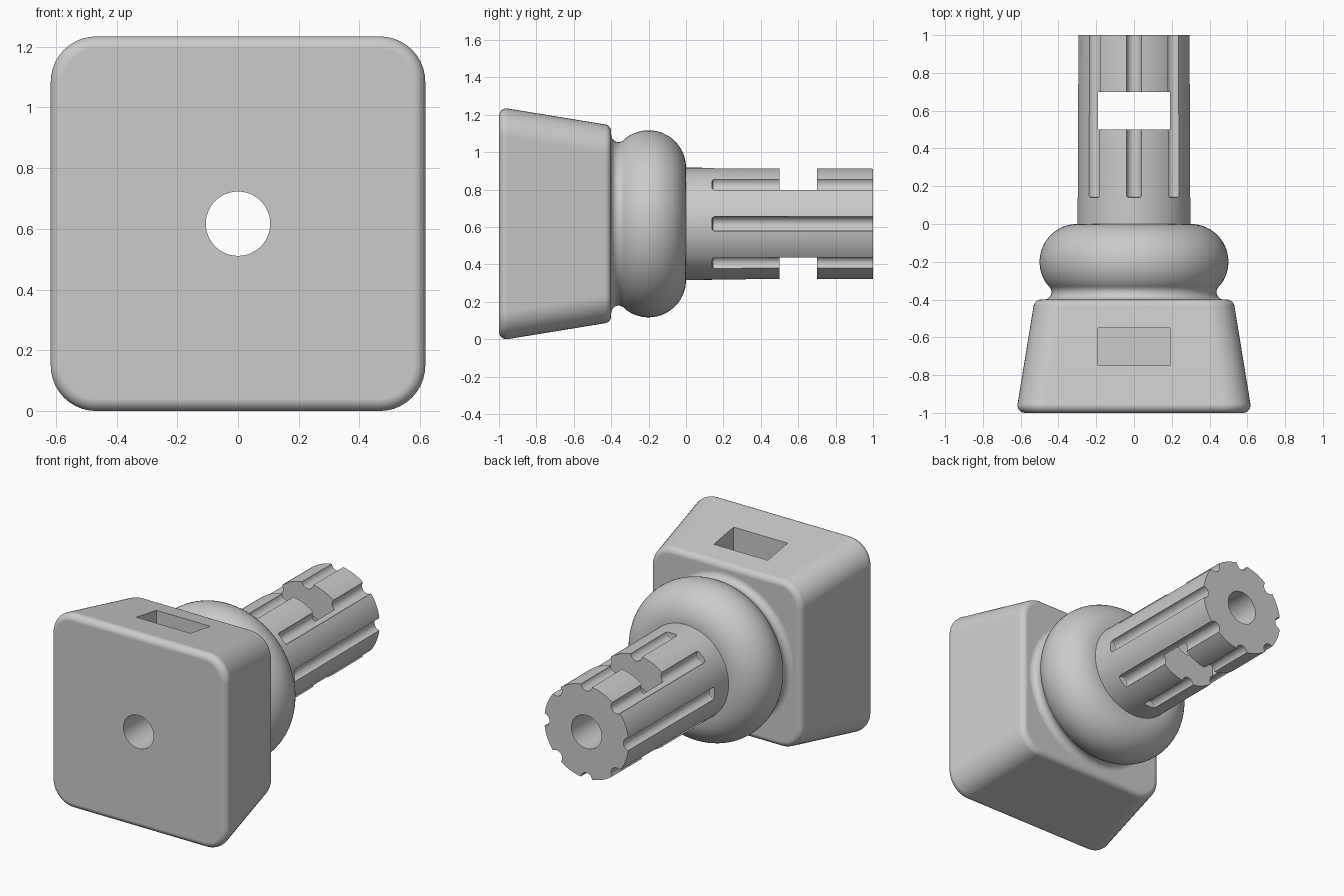
import bpy, bmesh
from math import sin, cos, pi, atan, radians

if "Cube" in bpy.data.objects:
    bpy.data.objects.remove(bpy.data.objects["Cube"])

AXIS_Z = 0.617          # height of the long axis, which runs along y
SLOPE = 0.163           # taper of the block walls

grey = bpy.data.materials.new("plain grey")
grey.use_nodes = True
grey.diffuse_color = (0.6, 0.6, 0.6, 1)
grey.node_tree.nodes["Principled BSDF"].inputs["Base Color"].default_value = (0.6, 0.6, 0.6, 1)


def loft(name, rings):
    """Skin closed rings of (x, y, z) points, capping both ends."""
    bm = bmesh.new()
    loops = [[bm.verts.new(p) for p in ring] for ring in rings]
    n = len(loops[0])
    for a, b in zip(loops, loops[1:]):
        for i in range(n):
            j = (i + 1) % n
            bm.faces.new((a[i], a[j], b[j], b[i]))
    bm.faces.new(loops[0])
    bm.faces.new(loops[-1])
    bmesh.ops.recalc_face_normals(bm, faces=bm.faces)
    mesh = bpy.data.meshes.new(name)
    bm.to_mesh(mesh)
    bm.free()
    mesh.materials.append(grey)
    obj = bpy.data.objects.new(name, mesh)
    bpy.context.collection.objects.link(obj)
    return obj


def circle(y, r, n, cx=0, cz=AXIS_Z):
    return [(cx + r * cos(2 * pi * i / n), y, cz + r * sin(2 * pi * i / n)) for i in range(n)]


def rounded_square(y, centre, r, steps=10):
    points = []
    for k in range(4):
        sx, sz = (1, -1, -1, 1)[k], (1, 1, -1, -1)[k]
        for i in range(steps + 1):
            t = (k + i / steps) * pi / 2
            points.append((sx * centre + r * cos(t), y, AXIS_Z + sz * centre + r * sin(t)))
    return points


def box(name, x, y0, y1, z0, z1):
    return loft(name, [[(-x, y, z0), (x, y, z0), (x, y, z1), (-x, y, z1)] for y in (y0, y1)])


def combine(target, other, operation):
    mod = target.modifiers.new("combine", 'BOOLEAN')
    mod.object, mod.operation, mod.solver = other, operation, 'EXACT'
    bpy.context.view_layer.objects.active = target
    bpy.ops.object.modifier_apply(modifier=mod.name)
    bpy.data.objects.remove(other)


def arc(start, end, steps):
    return [start + (end - start) * i / steps for i in range(steps + 1)]


# Tapered block with rounded corners and rounded front and back rims
tilt, rim = atan(SLOPE), 0.04
rings = []
for yc, half, t0, t1 in ((-0.96, 0.577, -pi / 2, tilt), (-0.44, 0.577 - 0.52 * SLOPE, tilt, pi / 2)):
    for t in arc(t0, t1, 7):
        rings.append(rounded_square(yc + rim * sin(t), half - 0.11, 0.11 + rim * cos(t)))
body = loft("mount_body", rings)

# Bulging collar with a filleted neck, continuing into the round shaft
touch = atan(0.16 / 0.177)
profile = [(-0.45, 0.477)]
profile += [(-0.36 - 0.04 * sin(t), 0.477 - 0.04 * cos(t)) for t in arc(pi / 2, -touch, 10)]
profile += [(-0.2 + 0.2 * sin(t), 0.3 + 0.2 * cos(t)) for t in arc(-touch, pi / 2, 24)[1:]]
profile.append((1.0, 0.297))
combine(body, loft("collar_and_shaft", [circle(y, r, 96) for y, r in profile]), 'UNION')

# Eight flutes with softened inner ends
for k in range(8):
    a = k * pi / 4
    cx, cz = 0.3 * cos(a), AXIS_Z + 0.3 * sin(a)
    ends = ((0.14, 0.029), (0.144, 0.036), (0.153, 0.04), (1.1, 0.04))
    combine(body, loft("flute_cutter", [circle(y, r, 24, cx, cz) for y, r in ends]), 'DIFFERENCE')

# Slot through the shaft, pocket in the top of the block, and the long bore
combine(body, box("shaft_slot_cutter", 0.19, 0.5, 0.7, 0.1, 1.2), 'DIFFERENCE')
combine(body, box("block_pocket_cutter", 0.19, -0.75, -0.55, AXIS_Z - 0.2, 1.4), 'DIFFERENCE')
combine(body, loft("bore_cutter", [circle(y, 0.106, 48) for y in (-1.2, 1.2)]), 'DIFFERENCE')

# Smooth shading with crisp edges
bpy.ops.object.select_all(action='DESELECT')
body.select_set(True)
bpy.context.view_layer.objects.active = body
bpy.ops.object.shade_smooth_by_angle(angle=radians(30))
weighted = body.modifiers.new("even_shading", 'WEIGHTED_NORMAL')
weighted.keep_sharp = True
